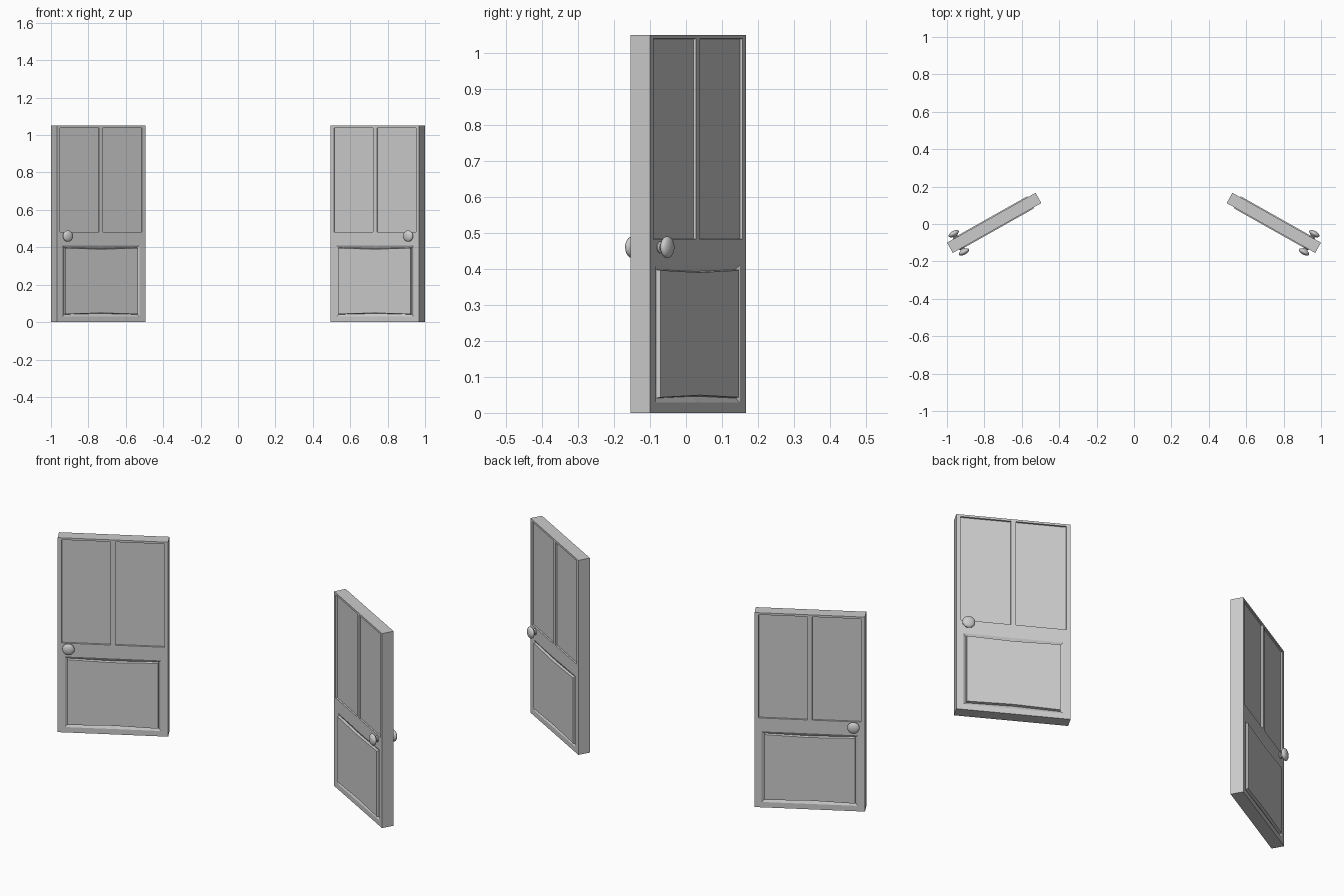
import bpy, bmesh, math
from mathutils import Vector

if "Cube" in bpy.data.objects:
    bpy.data.objects.remove(bpy.data.objects["Cube"])

W, T, H = 0.543, 0.063, 1.05          # door leaf width, thickness, height
ANGLE = math.radians(29.4)
CENTRE = Vector((0.7475, 0.006, 0))
KNOB_X, KNOB_Z = 0.217, 0.46

# panel rectangles on a door face: (x0, x1, z0, z1)
MULLION = 0.0115
SIDE = W / 2 - 0.019
LOW = W / 2 - 0.035
UPPER = [(-SIDE, -MULLION, 0.482, 1.039), (MULLION, SIDE, 0.482, 1.039)]
LOWER = (-LOW, LOW, 0.029, 0.41)


def make_object(name, bm):
    bmesh.ops.recalc_face_normals(bm, faces=bm.faces)
    mesh = bpy.data.meshes.new(name)
    bm.to_mesh(mesh)
    bm.free()
    obj = bpy.data.objects.new(name, mesh)
    bpy.context.collection.objects.link(obj)
    return obj


def door_leaf(name):
    """One panelled half-thickness face, mirrored to make the full leaf."""
    bm = bmesh.new()
    rects = UPPER + [LOWER]
    xs = sorted({-W / 2, W / 2, *[v for r in rects for v in r[:2]]})
    zs = sorted({0, H, *[v for r in rects for v in r[2:]]})
    grid = [[bm.verts.new((x, -T / 2, z)) for x in xs] for z in zs]
    for j in range(len(zs) - 1):
        for i in range(len(xs) - 1):
            bm.faces.new((grid[j][i], grid[j][i + 1], grid[j + 1][i + 1], grid[j + 1][i]))

    # leaf edges, back to the middle plane
    border = [e for e in bm.edges if e.is_boundary]
    front = list(bm.faces)
    out = bmesh.ops.extrude_edge_only(bm, edges=border)
    for v in out["geom"]:
        if isinstance(v, bmesh.types.BMVert):
            v.co.y = 0

    def merged(rect):
        x0, x1, z0, z1 = rect
        cells = []
        for f in front:
            if f.is_valid:
                c = f.calc_center_median()
                if x0 < c.x < x1 and z0 < c.z < z1:
                    cells.append(f)
        if len(cells) == 1:
            return cells
        return bmesh.ops.dissolve_faces(bm, faces=cells, use_verts=False)["region"]

    # sunk upper panels, and a raised-and-fielded lower panel
    for rect in UPPER:
        bmesh.ops.inset_individual(bm, faces=merged(rect), thickness=0.001, depth=-0.008)
    field = merged(LOWER)
    bmesh.ops.inset_individual(bm, faces=field, thickness=0.017, depth=-0.008)
    bmesh.ops.inset_individual(bm, faces=field, thickness=0.003, depth=0.0135)

    obj = make_object(name, bm)
    mod = obj.modifiers.new("both_faces", 'MIRROR')
    mod.use_axis = (False, True, False)
    return obj


def knob(name, side):
    """Lathed knob: flared stem and flattened round head."""
    profile = [(0.016, -0.002), (0.016, 0.002), (0.011, 0.006)]
    for k in range(2, 13):
        t = math.pi * k / 12
        profile.append((0.0305 * math.sin(t), 0.0245 - 0.0147 * math.cos(t)))
    bm = bmesh.new()
    vs = [bm.verts.new((r, side * (T / 2 + d), 0)) for r, d in profile]
    es = [bm.edges.new(p) for p in zip(vs, vs[1:])]
    bmesh.ops.spin(bm, geom=vs + es, cent=(0, 0, 0), axis=(0, 1, 0),
                   angle=math.tau, steps=24)
    bmesh.ops.remove_doubles(bm, verts=bm.verts, dist=1e-5)
    obj = make_object(name, bm)
    bpy.ops.object.select_all(action='DESELECT')
    obj.select_set(True)
    bpy.context.view_layer.objects.active = obj
    bpy.ops.object.shade_smooth_by_angle(angle=math.radians(40))
    return obj


# pair of swung-open doors, each with a knob on both faces
for label, s in (("right", 1), ("left", -1)):
    leaf = door_leaf(label + "_door")
    leaf.location = (s * CENTRE.x, CENTRE.y, 0)
    leaf.rotation_euler.z = -s * ANGLE
    for face, side in (("front", -1), ("back", 1)):
        k = knob(f"{label}_{face}_knob", side)
        k.parent = leaf
        k.location = (s * KNOB_X, 0, KNOB_Z)
